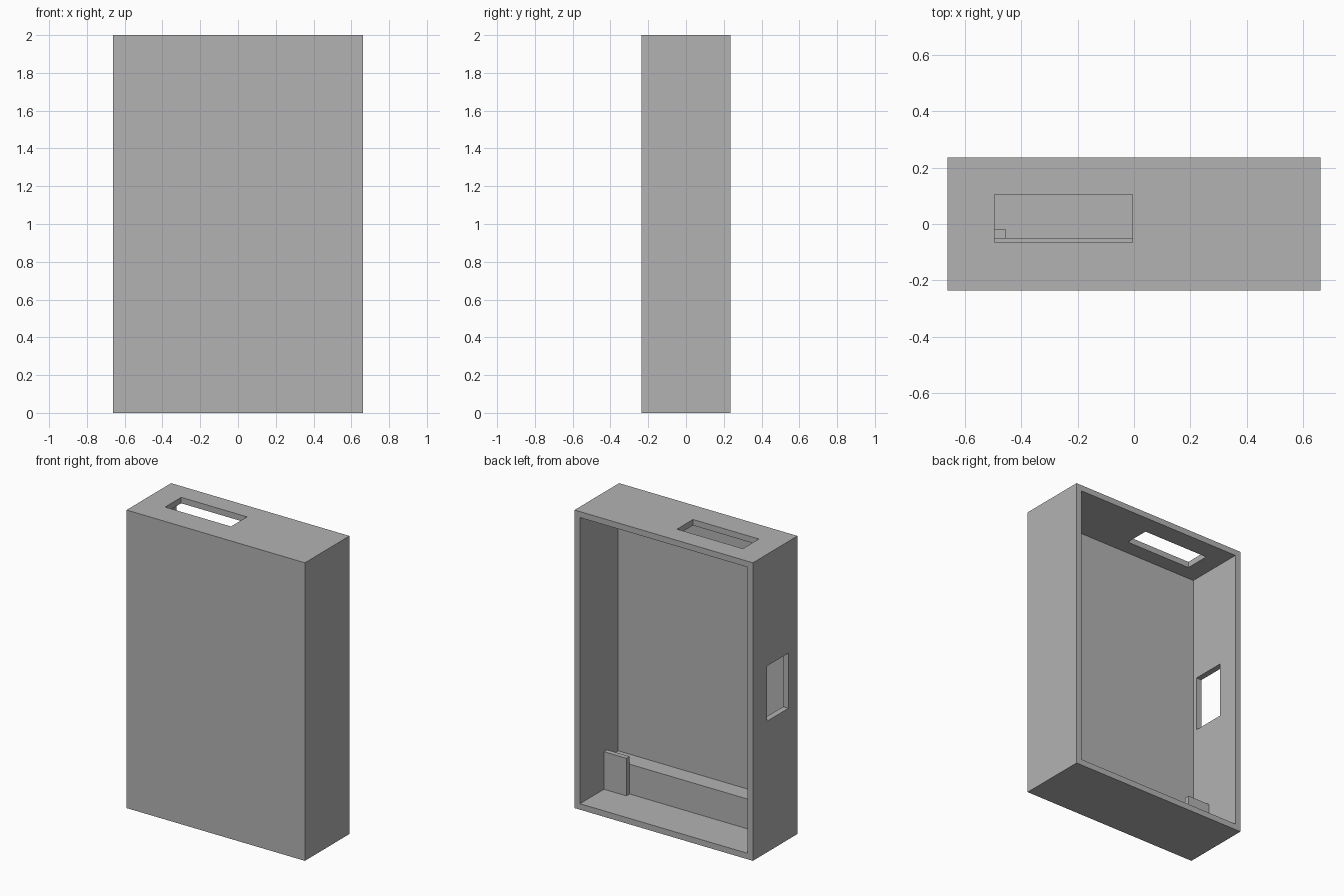
import bpy
import bmesh
from mathutils import Vector

if "Cube" in bpy.data.objects:
    bpy.data.objects.remove(bpy.data.objects["Cube"], do_unlink=True)

grey = bpy.data.materials.new("plain grey")
grey.use_nodes = True
colour = (0.45, 0.45, 0.45, 1)
grey.diffuse_color = colour
grey.node_tree.nodes["Principled BSDF"].inputs["Base Color"].default_value = colour


def box(name, low, high):
    """Axis-aligned box between two opposite corners."""
    low, high = Vector(low), Vector(high)
    bm = bmesh.new()
    bmesh.ops.create_cube(bm, size=1)
    for v in bm.verts:
        v.co = (low + high) / 2 + v.co * (high - low)
    mesh = bpy.data.meshes.new(name)
    bm.to_mesh(mesh)
    bm.free()
    mesh.materials.append(grey)
    obj = bpy.data.objects.new(name, mesh)
    bpy.context.collection.objects.link(obj)
    return obj


def cut(target, cutter):
    """Subtract the cutter from the target, then discard it."""
    mod = target.modifiers.new("cut", "BOOLEAN")
    mod.operation = "DIFFERENCE"
    mod.solver = "EXACT"
    mod.object = cutter
    bpy.context.view_layer.objects.active = target
    bpy.ops.object.modifier_apply(modifier=mod.name)
    bpy.data.objects.remove(cutter, do_unlink=True)


W, D, H = 0.662, 0.236, 2.0    # half width, half depth, height
T = 0.04                       # wall thickness
IN = W - T                     # inner half width
FRONT = -0.17                  # inner face of the front panel
LEDGE = -0.052                 # back face of the ledge

# Case, hollow and open at the back
case = box("case", (-W, -D, 0), (W, D, H))
cut(case, box("hollow_cutter", (-IN, FRONT, T), (IN, D + 0.1, H - T)))

# Slot in the top and window in the side wall
cut(case, box("slot_cutter", (-0.495, -0.066, H - 0.1), (-0.006, 0.104, H + 0.1)))
cut(case, box("window_cutter", (-W - 0.1, -0.14, 0.88), (-W + 0.1, 0.085, 1.25)))

# Ledge along the foot of the front panel
box("ledge", (-IN, FRONT, T), (IN, LEDGE, 0.24))

# Upright tabs against the ledge at both ends
for side, sign in (("left", 1), ("right", -1)):
    xs = sorted((sign * 0.455, sign * IN))
    box(side + "_tab", (xs[0], LEDGE, T), (xs[1], -0.018, 0.292))
